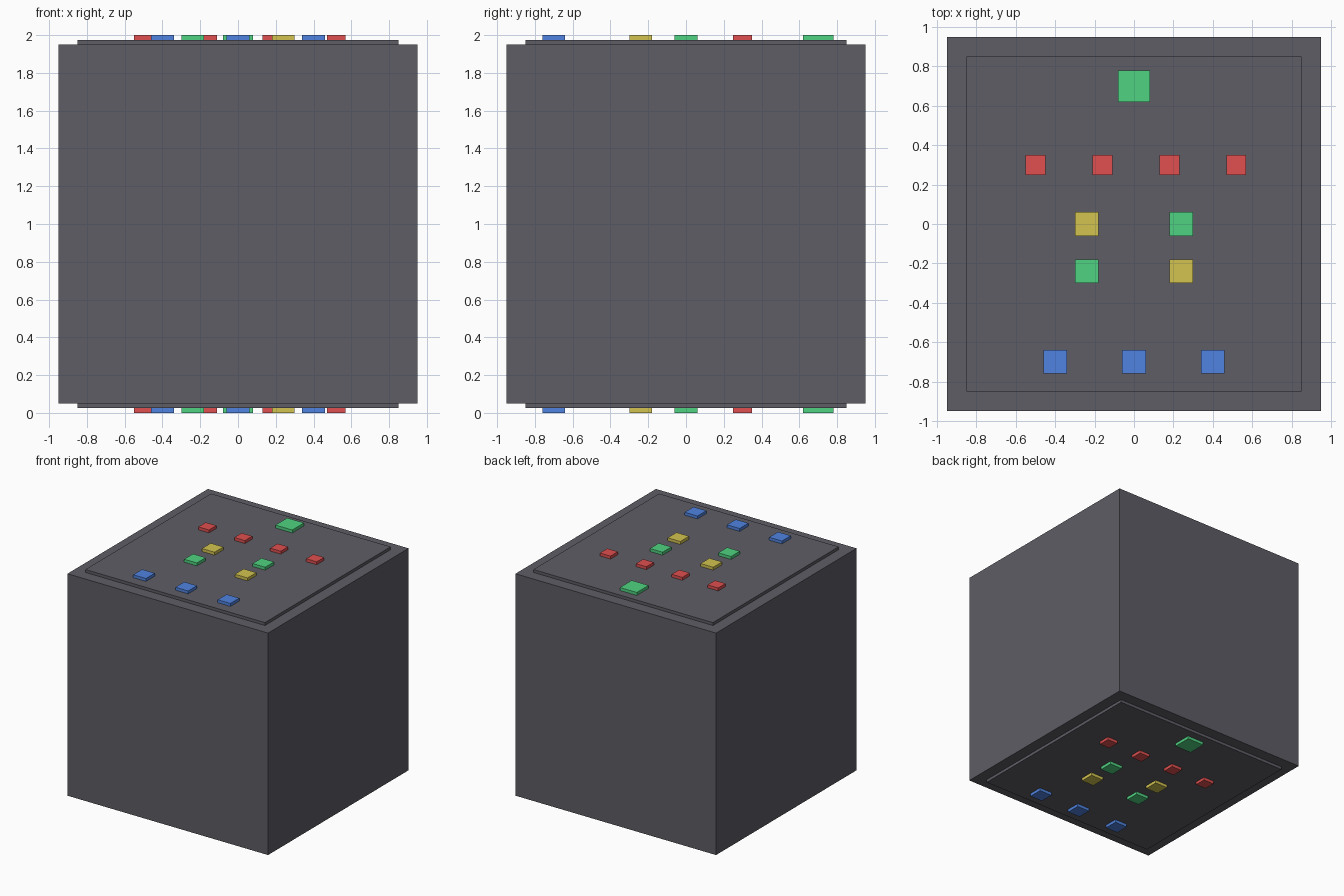
import bpy

if "Cube" in bpy.data.objects:
    bpy.data.objects.remove(bpy.data.objects["Cube"])


def material(name, rgb):
    m = bpy.data.materials.new(name)
    m.diffuse_color = (*rgb, 1)
    m.use_nodes = True
    m.node_tree.nodes["Principled BSDF"].inputs["Base Color"].default_value = m.diffuse_color
    return m


DARK = material("dark_grey", (0.11, 0.11, 0.13))
RED = material("red", (0.75, 0.08, 0.08))
GREEN = material("green", (0.08, 0.65, 0.22))
BLUE = material("blue", (0.08, 0.23, 0.75))
YELLOW = material("yellow", (0.65, 0.55, 0.08))


def box(name, centre, size, mat):
    bpy.ops.mesh.primitive_cube_add(size=1, location=centre)
    ob = bpy.context.object
    ob.name = name
    ob.scale = size
    bpy.ops.object.transform_apply(location=False, rotation=False, scale=True)
    ob.data.materials.append(mat)


# Button layout: name, x, y, width, material
buttons = [("large_green_button", 0, 0.70, 0.16, GREEN)]
buttons += [("red_button", -0.50 + 0.34 * i, 0.30, 0.10, RED) for i in range(4)]
buttons += [("blue_button", 0.40 * i, -0.70, 0.12, BLUE) for i in (-1, 0, 1)]
for row, y in enumerate((0, -0.24)):
    for col, x in enumerate((-0.24, 0.24)):
        if row == col:
            buttons.append(("yellow_button", x, y, 0.12, YELLOW))
        else:
            buttons.append(("green_button", x, y, 0.12, GREEN))

# Main block
box("body", (0, 0, 1), (1.9, 1.9, 1.9), DARK)

# Raised panel and buttons, mirrored on top and underside
for side, s in (("top", 1), ("bottom", -1)):
    box(side + "_panel", (0, 0, 1 + s * 0.9625), (1.7, 1.7, 0.025), DARK)
    for name, x, y, w, mat in buttons:
        box(f"{side}_{name}", (x, y, 1 + s * 0.9875), (w, w, 0.025), mat)
